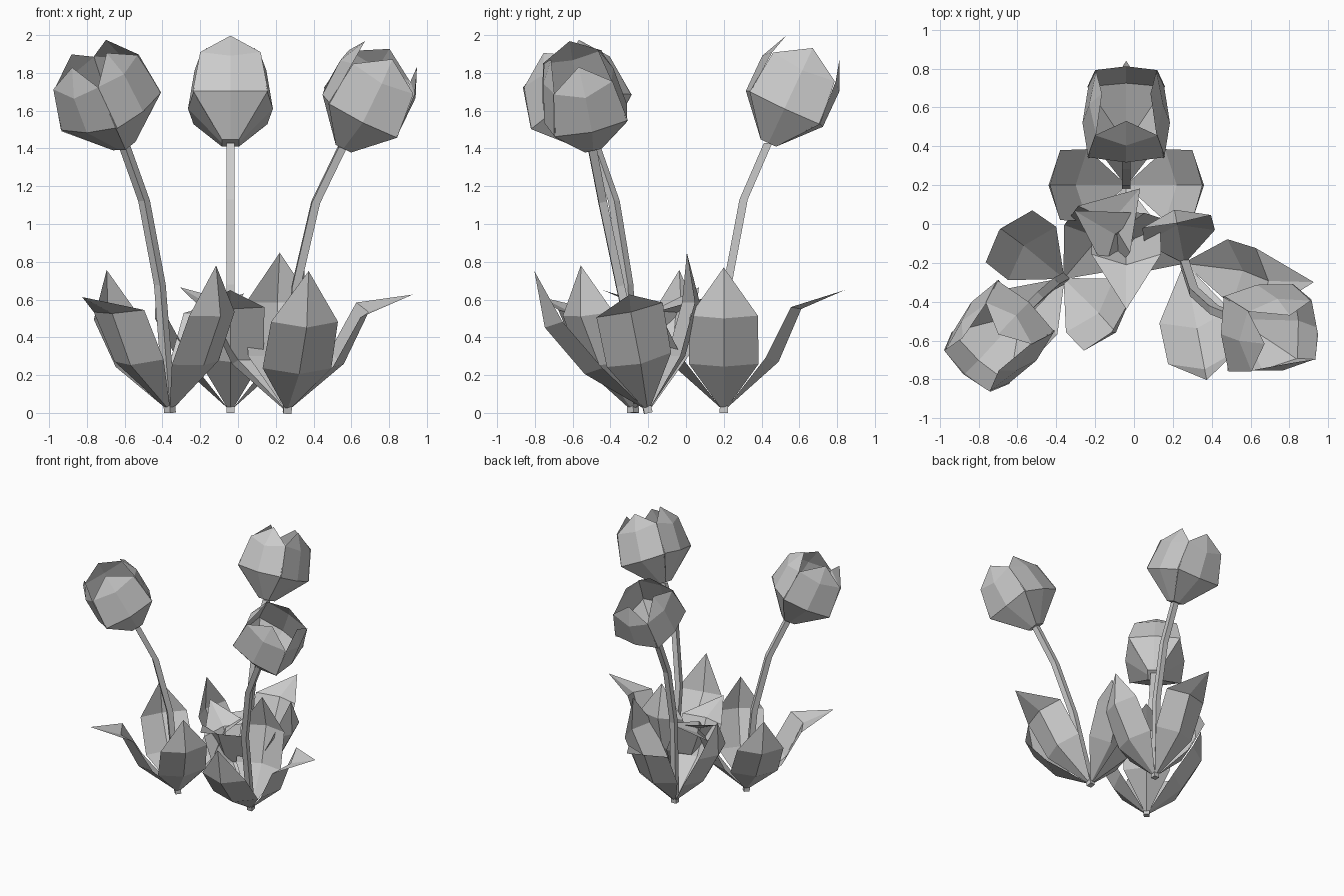
import bpy
from math import radians
from mathutils import Matrix, Vector

if "Cube" in bpy.data.objects:
    bpy.data.objects.remove(bpy.data.objects["Cube"])


def make(name, verts, faces, mat):
    me = bpy.data.meshes.new(name)
    me.from_pydata([mat @ Vector(v) for v in verts], [], faces)
    me.update()
    ob = bpy.data.objects.new(name, me)
    bpy.context.collection.objects.link(ob)
    return ob


def blade(name, rows, tip, mat):
    """Folded strip along +x: rows of (mid r, mid z, edge r, edge z, half width), closed by a tip."""
    verts, faces = [], []
    for mr, mz, er, ez, hw in rows:
        verts += [(er, -hw, ez), (mr, 0, mz), (er, hw, ez)]
    for i in range(len(rows) - 1):
        for k in range(2):
            a = 3 * i + k
            faces.append((a, a + 1, a + 4, a + 3))
    n = len(verts)
    verts.append((tip[0], 0, tip[1]))
    faces += [(n - 3, n - 2, n), (n - 2, n - 1, n)]
    return make(name, verts, faces, mat)


def stem(name, path, w, mat):
    verts, faces = [], []
    for r, z in path:
        verts += [(r + sx * w, sy * w, z) for sx, sy in ((-1, -1), (1, -1), (1, 1), (-1, 1))]
    for i in range(len(path) - 1):
        for k in range(4):
            a, b = 4 * i + k, 4 * i + (k + 1) % 4
            faces.append((a, b, b + 4, a + 4))
    n = len(verts)
    faces += [(3, 2, 1, 0), (n - 4, n - 3, n - 2, n - 1)]
    return make(name, verts, faces, mat)


def rot_z(deg):
    return Matrix.Rotation(radians(deg), 4, 'Z')


# Profiles: arching leaves, upright side leaves, cupped petals, bent stem
LONG_LEAF = [(0.01, 0.02, 0.01, 0.02, 0.012), (0.29, 0.27, 0.22, 0.29, 0.175),
             (0.41, 0.55, 0.355, 0.56, 0.18)]
SIDE_LEAF = [(0.01, 0.02, 0.01, 0.02, 0.012), (0.26, 0.245, 0.20, 0.26, 0.185),
             (0.40, 0.50, 0.34, 0.515, 0.18)]
OUTER_PETAL = [(0.045, 0.015, 0.045, 0.015, 0.045), (0.225, 0.215, 0.2, 0.225, 0.2),
               (0.225, 0.42, 0.185, 0.46, 0.16)]
INNER_PETAL = [(0.045, 0.015, 0.045, 0.015, 0.045), (0.225, 0.215, 0.195, 0.22, 0.205),
               (0.19, 0.44, 0.155, 0.46, 0.18)]
STEM = [(0, 0), (0.02, 0.68), (0.105, 1.13), (0.235, 1.43)]

# Plants: name, base, heading, lean x and y, size, side leaf yaw, last side leaf scale,
# rear leaf (yaw, reach, rise)
PLANTS = [("left", (-0.36, -0.28), 228, -3.4, -1.2, 1.0, 0, 1.0, (0, 1.0, 0.92)),
          ("back", (-0.04, 0.20), 90, 0, 0, 1.0, 0, 1.0, (0, 1.0, 1.0)),
          ("right", (0.26, -0.20), 4, 2.4, -12.5, 1.015, 7, 1.11, (-38, 1.12, 0.86))]

for name, (bx, by), az, lx, ly, size, yaw, last, (ryaw, reach, rise) in PLANTS:
    lean = Matrix.Rotation(radians(lx), 4, 'Y') @ Matrix.Rotation(radians(-ly), 4, 'X')
    plant = Matrix.Translation((bx, by, 0)) @ lean @ rot_z(az) @ Matrix.Diagonal((1, 1, size, 1))
    stem(name + "_stem", STEM, 0.022, plant)
    blade(name + "_long_leaf", LONG_LEAF, (0.64, 0.65), plant)
    blade(name + "_rear_leaf", LONG_LEAF, (0.64, 0.65),
          plant @ rot_z(180 + ryaw) @ Matrix.Diagonal((reach, 1, rise, 1)))
    for k, s in ((1, 1.0), (3, last)):
        m = plant @ rot_z(90 * k + yaw) @ Matrix.Diagonal((s, 1, s, 1))
        blade(f"{name}_side_leaf_{k}", SIDE_LEAF, (0.39, 0.77), m)
    # Tulip head nods along the plant heading
    head = plant @ Matrix.Translation((0.23, 0, 1.415)) @ Matrix.Rotation(radians(25), 4, 'Y')
    for k in (0, 2):
        blade(f"{name}_outer_petal_{k}", OUTER_PETAL, (0.155, 0.57), head @ rot_z(90 * k))
    for k in (1, 3):
        blade(f"{name}_inner_petal_{k}", INNER_PETAL, (0.125, 0.57), head @ rot_z(90 * k))
    # Small cap closing the underside of the cup
    c = 0.045
    make(name + "_cup_base", [(-c, -c, .015), (c, -c, .015), (c, c, .015), (-c, c, .015)],
         [(3, 2, 1, 0)], head)
